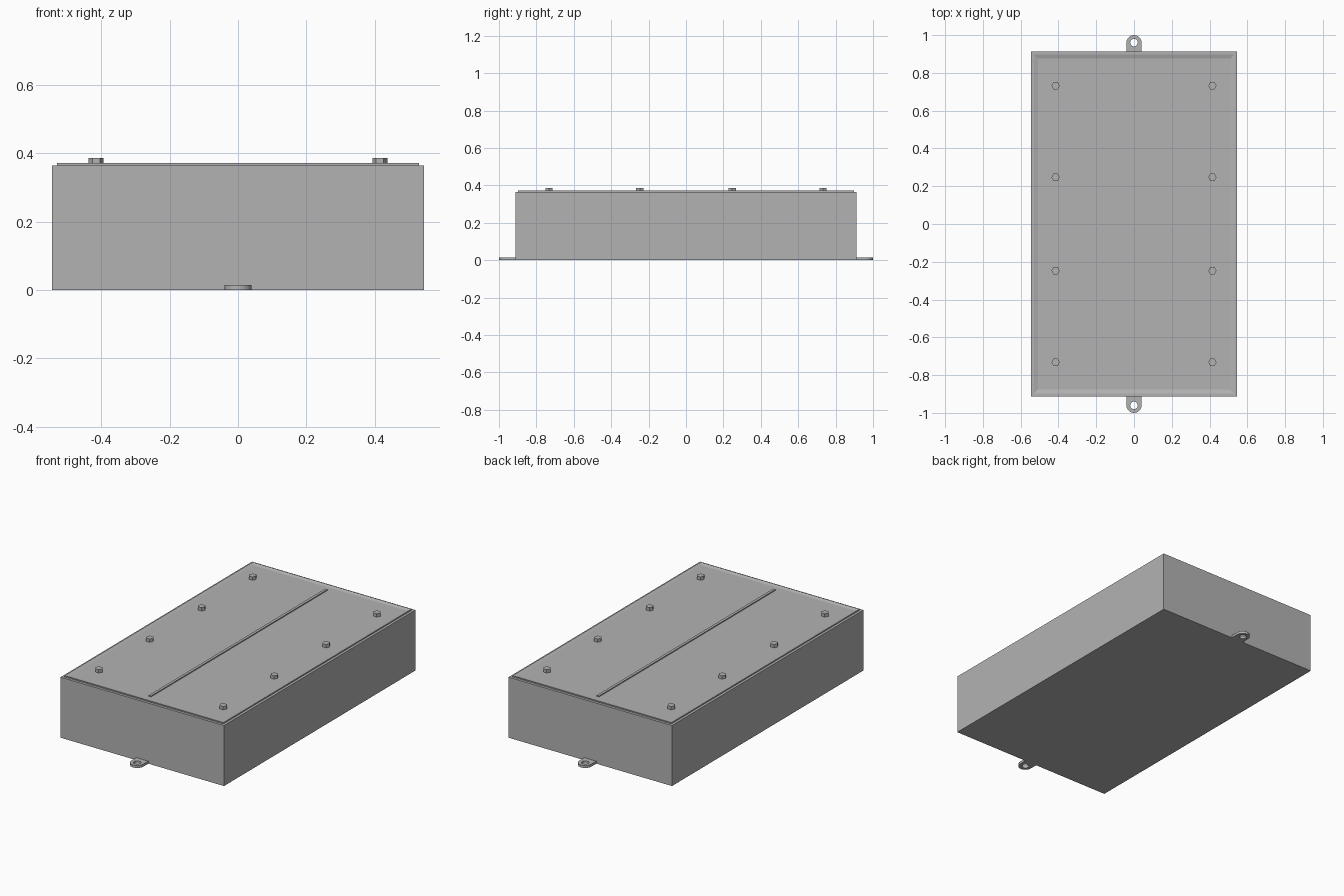
import bpy
import bmesh
from math import cos, sin, pi
from mathutils import Matrix, Vector

old = bpy.data.objects.get("Cube")
if old:
    bpy.data.objects.remove(old, do_unlink=True)

grey = bpy.data.materials.new("enclosure grey")
grey.use_nodes = True
colour = (0.45, 0.45, 0.45, 1)
grey.diffuse_color = colour
grey.node_tree.nodes["Principled BSDF"].inputs["Base Color"].default_value = colour

HALF_X, HALF_Y, HEIGHT, TOP = 0.545, 0.912, 0.365, 0.372


def finish(name, bm):
    bmesh.ops.recalc_face_normals(bm, faces=bm.faces)
    mesh = bpy.data.meshes.new(name)
    bm.to_mesh(mesh)
    bm.free()
    mesh.materials.append(grey)
    obj = bpy.data.objects.new(name, mesh)
    bpy.context.collection.objects.link(obj)
    return obj


def box(half_x, half_y, z0, z1):
    bm = bmesh.new()
    size = Matrix.Diagonal((2 * half_x, 2 * half_y, z1 - z0, 1))
    bmesh.ops.create_cube(bm, size=1, matrix=Matrix.Translation((0, 0, (z0 + z1) / 2)) @ size)
    return bm


# Main case
finish("case", box(HALF_X, HALF_Y, 0, HEIGHT))

# Lid with a raised rim around a shallow recessed panel
bm = box(HALF_X - 0.015, HALF_Y - 0.015, HEIGHT - 0.01, TOP)
bm.normal_update()
panel = max(bm.faces, key=lambda f: f.calc_center_median().z)
bmesh.ops.inset_region(bm, faces=[panel], thickness=0.03)
bmesh.ops.translate(bm, verts=panel.verts, vec=(0, 0, -0.006))
finish("lid", bm)

# Stiffening rib along the middle of the lid
finish("lid_rib", box(0.008, 0.84, HEIGHT - 0.005, TOP))

# Two rows of hexagonal bolt heads
for side, x in (("right", -0.415), ("left", 0.415)):
    for i, y in enumerate((-0.732, -0.247, 0.247, 0.732)):
        bm = bmesh.new()
        bmesh.ops.create_cone(bm, cap_ends=True, segments=6, radius1=0.022, radius2=0.022,
                              depth=0.024, matrix=Matrix.Translation((x, y, 0.374))
                              @ Matrix.Rotation(pi / 6, 4, "Z"))
        # Turn the hexagon so that its points lie along x
        if max(v.co.x for v in bm.verts) < x + 0.021:
            bmesh.ops.rotate(bm, verts=bm.verts, cent=(x, y, 0),
                             matrix=Matrix.Rotation(pi / 6, 3, "Z"))
        finish(f"{side}_bolt_{i + 1}", bm)


# Mounting tabs: round outer end, straight sides, screw hole
def mounting_tab(name, sign):
    radius, hole, thick, count = 0.04, 0.02, 0.015, 24
    bm = bmesh.new()
    rings = []
    for z in (0, thick):
        outer, inner = [], []
        for i in range(count):
            a = 2 * pi * i / count
            d = Vector((cos(a), sin(a), 0))
            reach = radius
            if d.y < -0.001:
                reach = min(radius / max(abs(d.x), 1e-6), radius * 3 ** 0.5 / -d.y)
            for ring, r in ((outer, reach), (inner, hole)):
                ring.append(bm.verts.new((d.x * r, sign * (0.96 + d.y * r), z)))
        rings.append((outer, inner))
    (low_out, low_in), (top_out, top_in) = rings
    for a, b in ((low_out, low_in), (top_out, top_in), (low_out, top_out), (low_in, top_in)):
        for i in range(count):
            j = (i + 1) % count
            bm.faces.new((a[i], a[j], b[j], b[i]))
    obj = finish(name, bm)
    bpy.ops.object.select_all(action="DESELECT")
    obj.select_set(True)
    bpy.context.view_layer.objects.active = obj
    bpy.ops.object.shade_smooth_by_angle()


mounting_tab("back_mounting_tab", 1)
mounting_tab("front_mounting_tab", -1)
